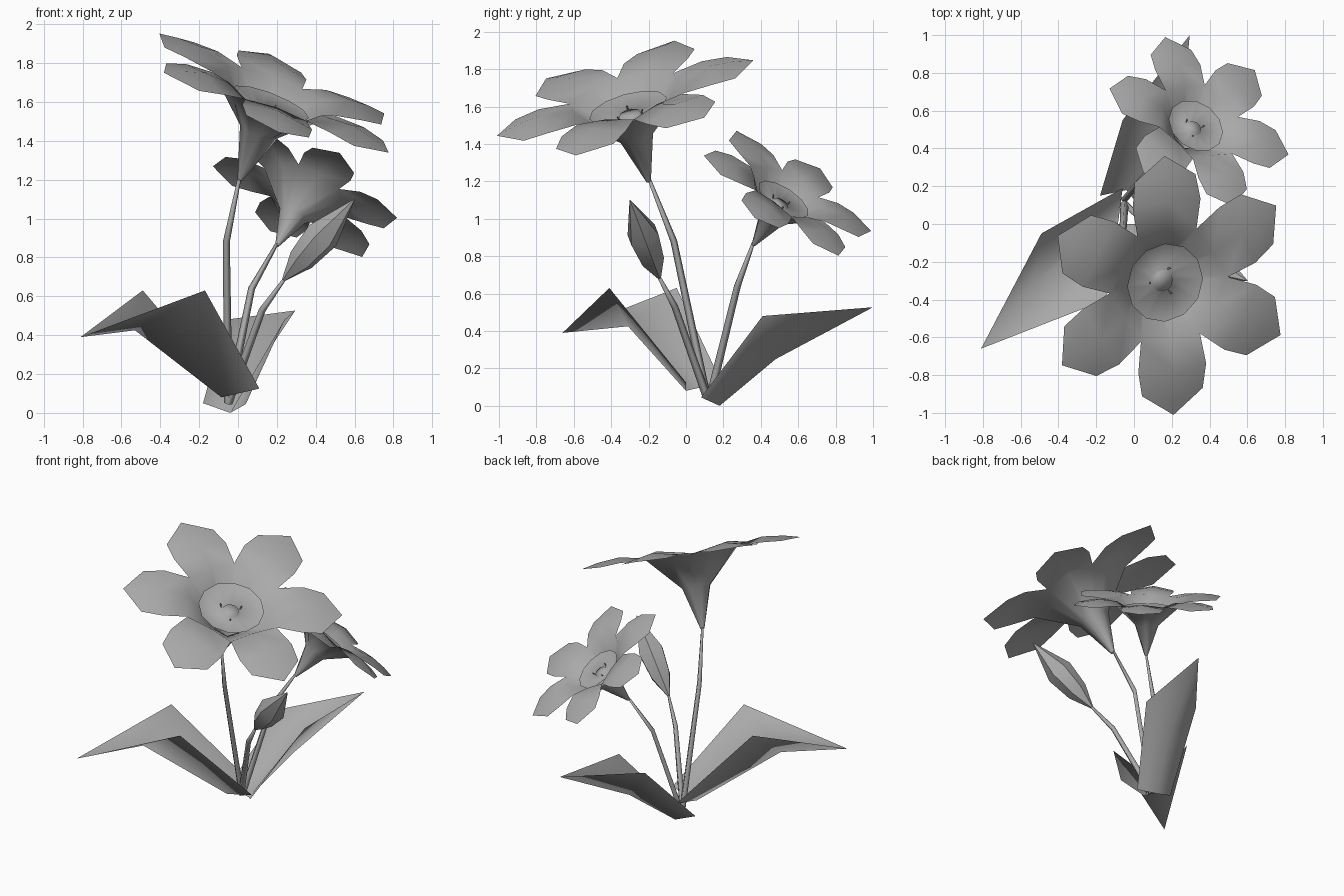
import bpy, bmesh, math
from mathutils import Vector

if "Cube" in bpy.data.objects:
    bpy.data.objects.remove(bpy.data.objects["Cube"])

GREY = bpy.data.materials.new("mid_grey")
GREY.diffuse_color = (.40, .40, .40, 1)
GREY.use_nodes = True
GREY.node_tree.nodes["Principled BSDF"].inputs["Base Color"].default_value = GREY.diffuse_color


def make(name, verts, faces, sharp=180):
    me = bpy.data.meshes.new(name)
    me.from_pydata([tuple(v) for v in verts], [], faces)
    bm = bmesh.new()
    bm.from_mesh(me)
    bmesh.ops.remove_doubles(bm, verts=bm.verts, dist=0.0005)
    bmesh.ops.recalc_face_normals(bm, faces=bm.faces)
    for f in bm.faces:
        f.smooth = True
    bm.to_mesh(me)
    bm.free()
    me.materials.append(GREY)
    ob = bpy.data.objects.new(name, me)
    bpy.context.collection.objects.link(ob)
    me.set_sharp_from_angle(angle=math.radians(sharp))
    return ob


def basis(axis):
    n = Vector(axis).normalized()
    ref = Vector((1, 0, 0))
    u = (ref - n * ref.dot(n)).normalized()
    return u, n.cross(u), n


def lathe(name, rings, axis, sides, sharp=45):
    """Rings are (centre, radius) pairs, all facing along one axis."""
    u, v, n = basis(axis)
    verts, faces = [], []
    for c, r in rings:
        for i in range(sides):
            a = 2 * math.pi * i / sides
            verts.append(Vector(c) + r * (math.cos(a) * u + math.sin(a) * v))
    for j in range(len(rings) - 1):
        for i in range(sides):
            k = (i + 1) % sides
            faces.append((j * sides + i, j * sides + k,
                          (j + 1) * sides + k, (j + 1) * sides + i))
    faces.append(tuple(range((len(rings) - 1) * sides, len(rings) * sides)))
    return make(name, verts, faces, sharp)


# Petal rows: rib radius, edge radius, edge half width, rib height, edge height
T = math.tan(math.radians(30))
PETAL = [(.012, .012, .012 * T, 0, 0), (.09, .09, .09 * T, .275, .275),
         (.29, .29, .29 * T, .505, .49), (.47, .455, .192, .535, .50),
         (.61, .59, .172, .52, .49)]
TIP = (.715, .495)


def flower(name, base, axis, scale, turn):
    u, v, n = basis(axis)
    base = Vector(base)
    verts, faces = [], []
    for k in range(6):
        a = math.radians(turn + 60 * k)
        d = math.cos(a) * u + math.sin(a) * v
        p = n.cross(d)
        o = len(verts)
        for rm, re, hw, sm, se in PETAL:
            for r, w, s in ((re, -hw, se), (rm, 0, sm), (re, hw, se)):
                verts.append(base + scale * (d * r + p * w + n * s))
        verts.append(base + scale * (d * TIP[0] + n * TIP[1]))
        for j in range(len(PETAL) - 1):
            for c in (0, 1):
                q = o + 3 * j + c
                faces.append((q, q + 1, q + 4, q + 3))
        t = len(verts) - 1
        faces += [(t - 3, t - 2, t), (t - 2, t - 1, t)]
    make(name + "_petals", verts, faces)
    # shallow throat floor with a centre button, tiny stamens around it
    at = lambda s: base + n * s * scale
    lathe(name + "_throat", [(at(.435), .215 * scale), (at(.39), .062 * scale),
          (at(.405), .055 * scale)], n, 12, 180)
    for k in range(3):
        a = math.radians(turn + 30 + 120 * k)
        d = (math.cos(a) * u + math.sin(a) * v) * scale
        lathe(name + "_stamen", [(at(.39) + d * .07, .005 * scale),
              (at(.42) + d * .08, .005 * scale)], n, 3)


flower("large_flower", (.01, -.2, 1.2), (.355, -.253, .900), 1.0, 32)
flower("small_flower", (.2, .36, .86), (.40, .505, .765), .73, -8)

# Stems
for name, path in {
    "large_flower_stem": [(-.05, .11, .05), (-.06, -.065, .88), (.01, -.2, 1.22)],
    "small_flower_stem": [(-.05, .13, .05), (.07, .275, .64), (.2, .36, .87)],
    "bud_stem": [(-.05, .11, .05), (.125, -.06, .53), (.24, -.145, .69)],
}.items():
    lathe(name, list(zip(path, (.022, .018, .009))),
          Vector(path[2]) - Vector(path[0]), 4, 180)

# Bud
b0, b1 = Vector((.235, -.143, .685)), Vector((.60, -.30, 1.10))
lathe("bud", [(b0.lerp(b1, t), r) for t, r in
      ((0, .01), (.25, .07), (.55, .09), (1, .002))], b1 - b0, 6)


# Folded leaves: base row, middle row (edge, rib, edge), tip
def leaf(name, base, middle, tip):
    make(name, base + middle + [tip],
         [(0, 1, 4, 3), (1, 2, 5, 4), (3, 4, 6), (4, 5, 6)])


leaf("front_leaf",
     [(-.06, .19, .125), (-.085, 0, .08), (.11, 0, .125)],
     [(-.49, -.05, .63), (-.53, -.31, .425), (-.17, -.41, .63)],
     (-.81, -.66, .39))
leaf("back_leaf",
     [(-.18, .15, .05), (-.04, .18, 0), (.04, .08, .045)],
     [(-.06, .55, .48), (.11, .48, .25), (.24, .41, .48)],
     (.295, 1.0, .527))
